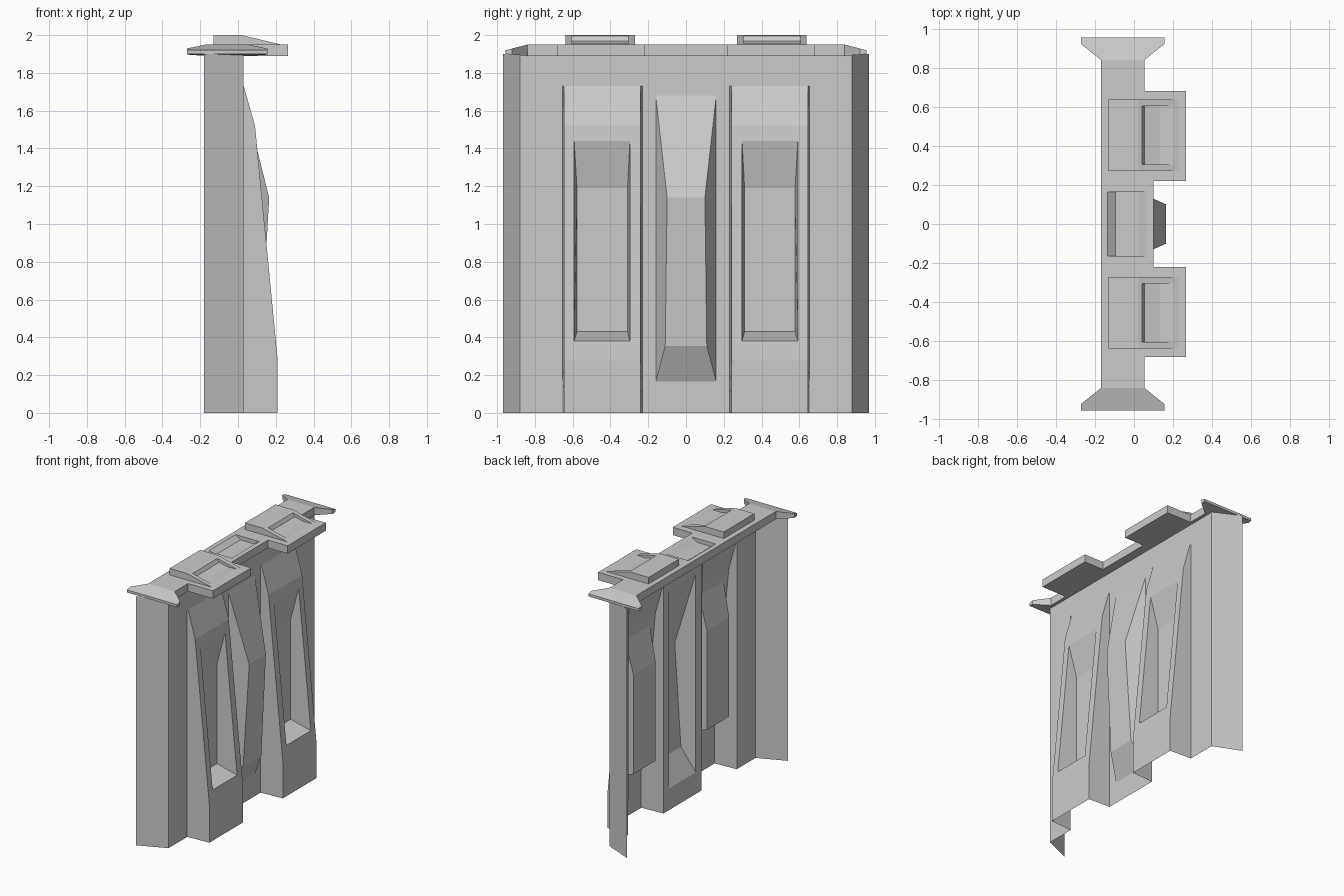
import bpy
import bmesh

if "Cube" in bpy.data.objects:
    bpy.data.objects.remove(bpy.data.objects["Cube"])

grey = bpy.data.materials.new("wall grey")
grey.use_nodes = True
colour = (0.6, 0.6, 0.6, 1)
grey.diffuse_color = colour
grey.node_tree.nodes["Principled BSDF"].inputs["Base Color"].default_value = colour

WALL_X = 0.03


def face(bm, pts):
    return bm.faces.new([bm.verts.new(p) for p in pts])


def loft(bm, a, b):
    """Band of quads between two closed rings."""
    for i in range(len(a)):
        j = (i + 1) % len(a)
        face(bm, [a[i], a[j], b[j], b[i]])


def finish(name, bm, closed):
    bmesh.ops.remove_doubles(bm, verts=bm.verts, dist=0.0005)
    bm.normal_update()
    if closed:
        bmesh.ops.recalc_face_normals(bm, faces=bm.faces)
    else:
        # an open shell: everything looks outward along +x
        for f in bm.faces:
            if f.normal.x < 0:
                f.normal_flip()
    mesh = bpy.data.meshes.new(name)
    bm.to_mesh(mesh)
    bm.free()
    mesh.materials.append(grey)
    obj = bpy.data.objects.new(name, mesh)
    bpy.context.collection.objects.link(obj)


def yz_rect(y0, y1, z0, z1, x_low, x_high):
    return [(x_low, y0, z0), (x_low, y1, z0), (x_high, y1, z1), (x_high, y0, z1)]


def pillar_x(z):
    return 0.09 + 0.12 * (1.52 - z) / 1.24


# Wall sheet with slanted end returns
bm = bmesh.new()
TOP, PILLAR_TOP = 1.9, 1.73
for s in (1, -1):
    face(bm, [(WALL_X, s * .88, 0), (-.18, s * .97, 0), (-.18, s * .97, TOP), (WALL_X, s * .88, TOP)])
    face(bm, yz_rect(s * .655, s * .88, 0, TOP, WALL_X, WALL_X))
    face(bm, yz_rect(s * .23, s * .655, PILLAR_TOP, TOP, WALL_X, WALL_X))

# Central raised rib, open behind
outer = yz_rect(-.23, .23, 0, TOP, WALL_X, WALL_X)
base = yz_rect(-.16, .16, .165, 1.68, WALL_X, WALL_X)
crest = [(.12, -.11, .355), (.12, .11, .355), (.165, .1, 1.14), (.165, -.1, 1.14)]
loft(bm, outer, base)
loft(bm, base, crest)
face(bm, crest)
finish("wall_panel", bm, False)

# Buttresses with a sunken panel
for s, side in ((1, "back"), (-1, "front")):
    bm = bmesh.new()
    y0, y1 = s * .24, s * .645
    profile = [(.21, 0), (.21, .28), (.09, 1.52), (WALL_X, PILLAR_TOP)]
    for (xa, za), (xb, zb) in (profile[:2], profile[2:]):
        face(bm, yz_rect(y0, y1, za, zb, xa, xb))
    slope = yz_rect(y0, y1, .28, 1.52, .21, .09)
    rim = yz_rect(s * .297, s * .592, .38, 1.44, pillar_x(.38), pillar_x(1.44))
    floor = yz_rect(s * .31, s * .577, .43, 1.19, .04, .04)
    loft(bm, slope, rim)
    loft(bm, rim, floor)
    face(bm, floor)
    for y, yb in ((y0, s * .23), (y1, s * .655)):
        face(bm, [(x, y, z) for x, z in profile] + [(WALL_X, yb, PILLAR_TOP), (WALL_X, yb, 0)])
    finish(side + "_buttress", bm, False)


# Coping on top, with drooping flared ends
def drop(y, z, end):
    t = max(0, (abs(y) - .84) / .115)
    return z + (end - z) * t


def top(p):
    return (p[0], p[1], drop(p[1], 1.95, 1.92))


def bottom(p):
    return (p[0], p[1], drop(p[1], 1.89, 1.9))


bm = bmesh.new()
half = [(.1, .22), (.265, .22), (.265, .68), (.055, .68), (.055, .84), (.155, .92),
        (.155, .955), (-.27, .955), (-.27, .92), (-.17, .84), (-.17, .22)]
ring = half + [(x, -y) for x, y in reversed(half)]
loft(bm, [bottom(p) for p in ring], [top(p) for p in ring])
for s in (1, -1):
    side = [(x, s * y) for x, y in half]
    for level in (top, bottom):
        face(bm, [level(p) for p in side[:5] + side[9:]])
        face(bm, [level(p) for p in side[4:10]])
middle = [(-.17, -.22), (.1, -.22), (.1, .22), (-.17, .22)]
face(bm, [bottom(p) for p in middle])
# shallow tray in the middle of the coping
tray_rim = [(-.135, -.165, 1.95), (.065, -.165, 1.95), (.065, .165, 1.95), (-.135, .165, 1.95)]
tray_floor = [(-.095, -.165, 1.92), (.02, -.165, 1.92), (.02, .165, 1.92), (-.095, .165, 1.92)]
loft(bm, [top(p) for p in middle], tray_rim)
loft(bm, tray_rim, tray_floor)
face(bm, tray_floor)
finish("coping", bm, True)

# Sloped blocks above each buttress, with a pocket in the slope
for s, side in ((1, "back"), (-1, "front")):
    bm = bmesh.new()
    y0, y1 = s * .27, s * .638
    h0, h1 = s * .305, s * .605

    def strip(a, b, ya=y0, yb=y1):
        return [(a[0], ya, a[1]), (b[0], ya, b[1]), (b[0], yb, b[1]), (a[0], yb, a[1])]

    toe, heel, ridge, tip = (-.13, 1.948), (-.13, 2.0), (.02, 2.0), (.235, 1.948)
    face(bm, strip(toe, heel))
    face(bm, strip(heel, ridge))
    face(bm, strip(tip, toe))
    for y in (y0, y1):
        face(bm, [(x, y, z) for x, z in (toe, heel, ridge, tip)])
    pocket = [(.04, 1.995), (.055, 1.968), (.13, 1.952), (.205, 1.955)]
    loft(bm, strip(ridge, tip), strip(pocket[0], pocket[3], h0, h1))
    for a, b in zip(pocket, pocket[1:]):
        face(bm, strip(a, b, h0, h1))
    for y in (h0, h1):
        face(bm, [(x, y, z) for x, z in pocket])
    finish(side + "_top_block", bm, True)
